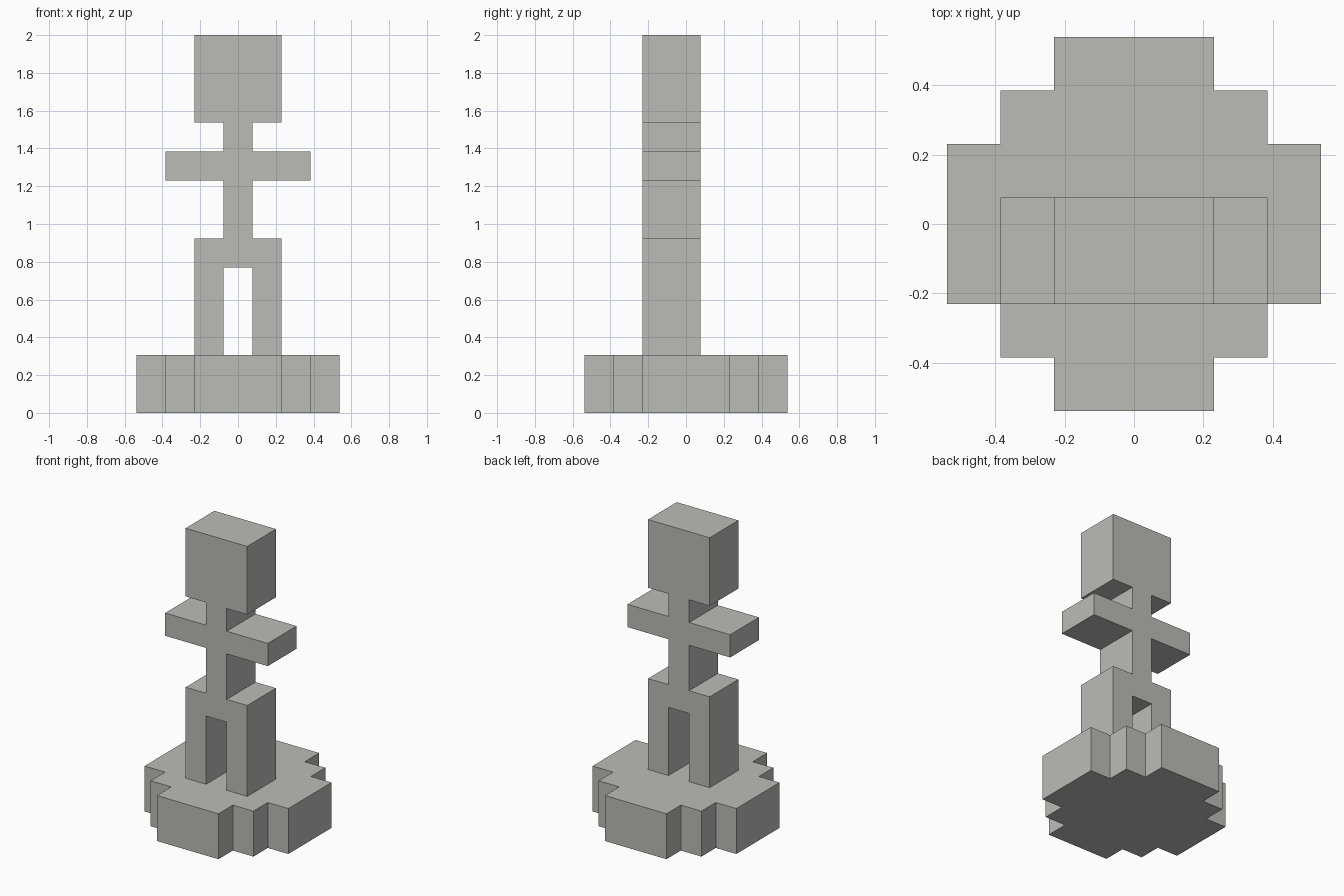
import bpy
import bmesh
from mathutils import Vector

cube = bpy.data.objects.get("Cube")
if cube:
    bpy.data.objects.remove(cube, do_unlink=True)

U = 2 / 26  # one block unit: the model is 26 units tall

stone = bpy.data.materials.new("warm_grey_stone")
stone.use_nodes = True
colour = (0.50, 0.50, 0.47, 1)
stone.diffuse_color = colour
stone.node_tree.nodes["Principled BSDF"].inputs["Base Color"].default_value = colour


def extruded_part(name, half, to_3d, direction):
    """Mirror a half outline across x = 0 and extrude it into a solid."""
    outline = half + [(-a, b) for a, b in reversed(half)]
    bm = bmesh.new()
    face = bm.faces.new([bm.verts.new(Vector(to_3d(a, b)) * U) for a, b in outline])
    result = bmesh.ops.extrude_face_region(bm, geom=[face], use_keep_orig=True)
    moved = [v for v in result["geom"] if isinstance(v, bmesh.types.BMVert)]
    bmesh.ops.translate(bm, verts=moved, vec=Vector(direction) * U)
    bmesh.ops.recalc_face_normals(bm, faces=bm.faces[:])
    mesh = bpy.data.meshes.new(name)
    bm.to_mesh(mesh)
    bm.free()
    mesh.materials.append(stone)
    obj = bpy.data.objects.new(name, mesh)
    bpy.context.collection.objects.link(obj)
    return obj


# Stepped round plinth, drawn in plan and raised 4 units
extruded_part(
    "plinth",
    [(3, -7), (3, -5), (5, -5), (5, -3), (7, -3),
     (7, 3), (5, 3), (5, 5), (3, 5), (3, 7)],
    lambda a, b: (a, b, 0), (0, 0, 4))

# Standing figure: legs, hips, waist, arms, neck and head, 4 units deep
extruded_part(
    "figure",
    [(1, 10), (1, 4), (3, 4), (3, 12), (1, 12), (1, 16), (5, 16),
     (5, 18), (1, 18), (1, 20), (3, 20), (3, 26)],
    lambda a, b: (a, -3, b), (0, 4, 0))
